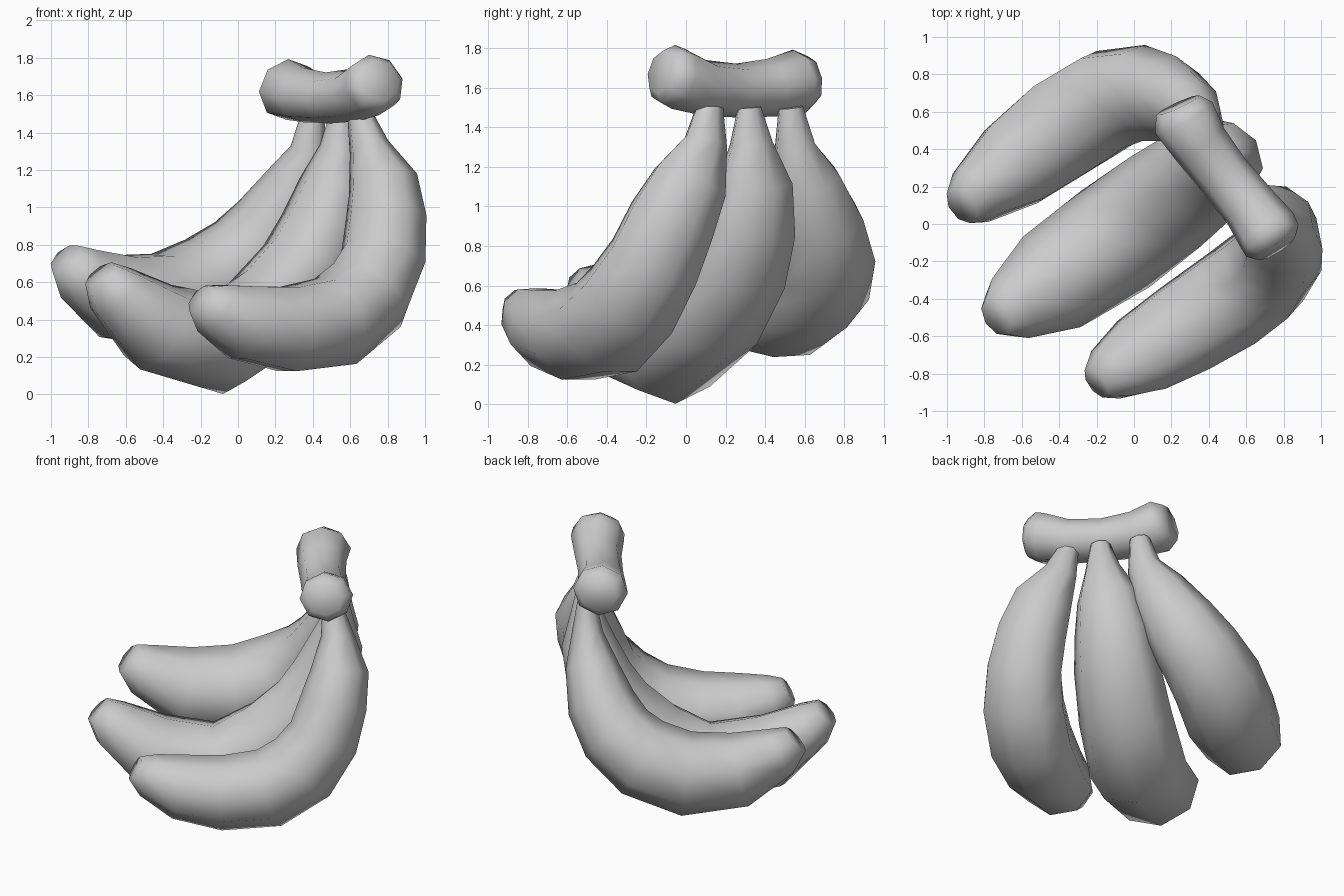
import bpy, bmesh, math
from mathutils import Vector

if "Cube" in bpy.data.objects:
    bpy.data.objects.remove(bpy.data.objects["Cube"])


def sweep(name, rings, sides=8, wide=1.0):
    """Loft an n-sided tube through (x, y, z, radius) rings, closing both ends."""
    pts = [Vector(r[:3]) for r in rings]
    mid = pts[len(pts) // 2]
    normal = (mid - pts[0]).cross(pts[-1] - pts[0]).normalized()
    bm = bmesh.new()
    loops = []
    for i, p in enumerate(pts):
        tangent = (pts[min(i + 1, len(pts) - 1)] - pts[max(i - 1, 0)]).normalized()
        side = (normal - tangent * normal.dot(tangent)).normalized()
        out = tangent.cross(side)
        r = rings[i][3]
        loops.append([bm.verts.new(p + r * (wide * math.cos(a) * side + math.sin(a) * out))
                      for a in (math.tau * k / sides for k in range(sides))])
    for a, b in zip(loops, loops[1:]):
        for k in range(sides):
            j = (k + 1) % sides
            bm.faces.new((a[k], a[j], b[j], b[k]))
    bm.faces.new(loops[0])
    bm.faces.new(loops[-1])
    bmesh.ops.recalc_face_normals(bm, faces=bm.faces[:])
    mesh = bpy.data.meshes.new(name)
    bm.to_mesh(mesh)
    bm.free()
    obj = bpy.data.objects.new(name, mesh)
    bpy.context.collection.objects.link(obj)
    bpy.context.view_layer.objects.active = obj
    obj.select_set(True)
    bpy.ops.object.shade_smooth_by_angle(angle=math.radians(75))
    obj.select_set(False)
    return obj


# Three bananas hanging from the crown, each listed from neck to tip
sweep("front_banana", [
    (.65, .12, 1.50, .065), (.70, .10, 1.32, .105), (.775, .02, 1.12, .185),
    (.79, -.07, .93, .215), (.775, -.16, .72, .23), (.69, -.27, .53, .25),
    (.52, -.40, .39, .255), (.27, -.56, .35, .24), (.04, -.70, .385, .21),
    (-.13, -.80, .46, .145), (-.20, -.85, .51, .085)], wide=1.12)

sweep("middle_banana", [
    (.55, .32, 1.50, .055), (.54, .33, 1.32, .10), (.51, .35, 1.12, .175),
    (.45, .325, .90, .215), (.36, .26, .69, .24), (.17, .12, .45, .26),
    (-.10, -.08, .27, .27), (-.44, -.31, .36, .245), (-.66, -.45, .55, .16),
    (-.735, -.495, .64, .095)], wide=1.17)

sweep("back_banana", [
    (.40, .53, 1.50, .06), (.38, .55, 1.30, .10), (.31, .61, 1.12, .165),
    (.19, .67, .90, .22), (.05, .70, .735, .245), (-.13, .665, .60, .265),
    (-.37, .52, .495, .27), (-.64, .32, .52, .24), (-.85, .16, .645, .16),
    (-.92, .10, .725, .10)], wide=1.1)

# Cut crown joining the necks
sweep("crown", [
    (.235, .635, 1.64, .12), (.265, .57, 1.63, .165), (.35, .43, 1.60, .147),
    (.48, .26, 1.585, .137), (.62, .09, 1.60, .142), (.715, -.04, 1.645, .16),
    (.74, -.09, 1.67, .155), (.765, -.13, 1.68, .11)], wide=1.06)
